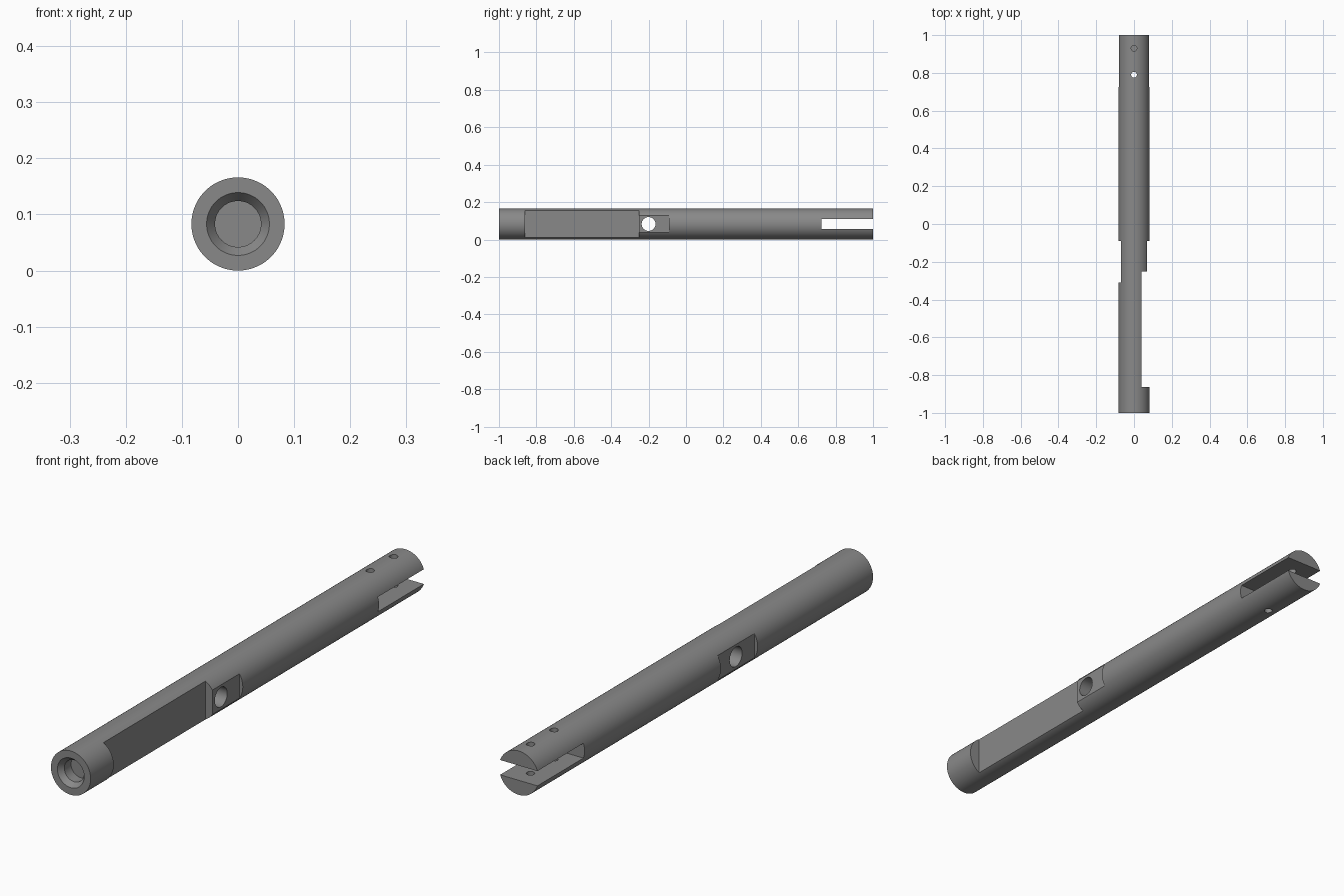
import bpy, math
from mathutils import Vector

if "Cube" in bpy.data.objects:
    bpy.data.objects.remove(bpy.data.objects["Cube"])

R = 0.083          # shaft radius, also the height of its axis
C = R

metal = bpy.data.materials.new("grey metal")
metal.diffuse_color = (0.25, 0.25, 0.25, 1)
metal.use_nodes = True
metal.node_tree.nodes["Principled BSDF"].inputs["Base Color"].default_value = metal.diffuse_color


def rod(name, r1, r2, a, b, sides=48):
    """Round bar (or cone) running from point a to point b."""
    a, b = Vector(a), Vector(b)
    d = b - a
    bpy.ops.mesh.primitive_cone_add(vertices=sides, radius1=r1, radius2=r2,
                                    depth=d.length, location=(a + b) / 2,
                                    rotation=d.to_track_quat('Z', 'Y').to_euler())
    ob = bpy.context.object
    ob.name = name
    return ob


def block(name, x0, x1, y0, y1, z0, z1):
    bpy.ops.mesh.primitive_cube_add(size=1, location=((x0 + x1) / 2, (y0 + y1) / 2, (z0 + z1) / 2))
    ob = bpy.context.object
    ob.name = name
    ob.scale = (x1 - x0, y1 - y0, z1 - z0)
    return ob


# Main round shaft
shaft = rod("shaft", R, R, (0, -1, C), (0, 1, C), 128)
shaft.data.materials.append(metal)

cutters = [
    # Flats along the sides
    block("long_flat", 0.04, 0.2, -0.862, -0.252, -0.1, 0.3),
    block("right_flat", 0.069, 0.2, -0.30, -0.09, -0.1, 0.3),
    block("left_flat", -0.2, -0.069, -0.31, -0.09, -0.1, 0.3),
    # Fork slot at the back end
    block("fork_slot", -0.2, 0.2, 0.725, 1.1, C - 0.028, C + 0.028),
    # Cross hole between the flats
    rod("cross_hole", 0.037, 0.037, (-0.2, -0.20, C), (0.2, -0.20, C)),
    # Blind bore with a chamfered mouth at the front
    rod("bore", 0.041, 0.041, (0, -1.05, C), (0, -0.94, C), 64),
    rod("bore_chamfer", 0.0635, 0.041, (0, -1.01, C), (0, -0.98, C), 64),
]
# Pin holes through the fork
for y in (0.79, 0.93):
    cutters.append(rod("pin_hole", 0.015, 0.015, (0, y, -0.1), (0, y, 0.3), 32))

for c in cutters:
    c.hide_render = True
    m = shaft.modifiers.new(c.name, 'BOOLEAN')
    m.operation = 'DIFFERENCE'
    m.solver = 'EXACT'
    m.object = c

# Bake the cuts and drop the helpers
bpy.context.view_layer.update()
baked = bpy.data.meshes.new_from_object(shaft.evaluated_get(bpy.context.evaluated_depsgraph_get()))
shaft.modifiers.clear()
shaft.data = baked
shaft.data.materials.clear()
shaft.data.materials.append(metal)
for p in baked.polygons:
    p.material_index = 0
for c in cutters:
    bpy.data.objects.remove(c)

bpy.ops.object.select_all(action='DESELECT')
shaft.select_set(True)
bpy.context.view_layer.objects.active = shaft
bpy.ops.object.shade_smooth_by_angle(angle=math.radians(25))
